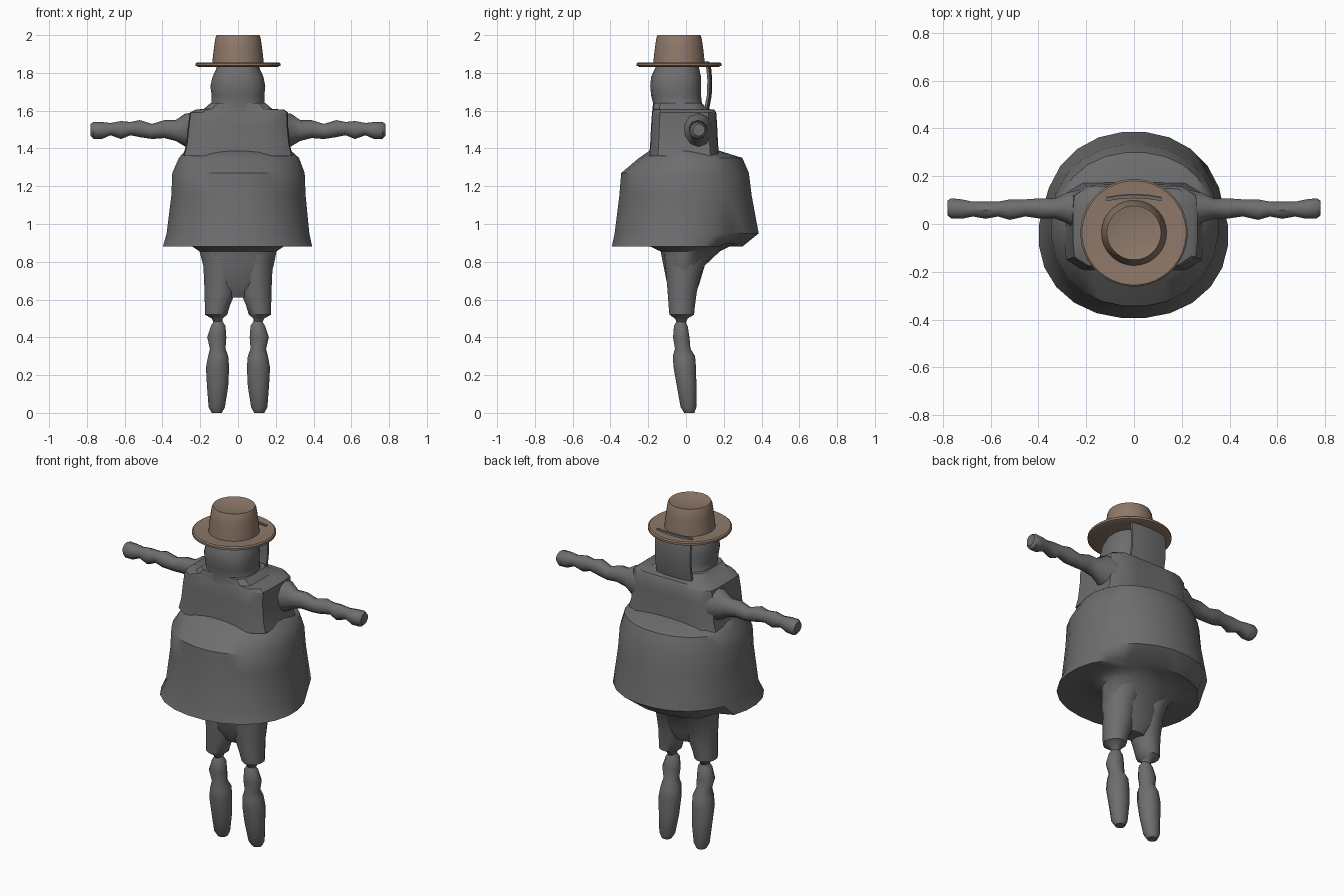
import bpy, math, random

random.seed(4)


def material(name, rgb):
    m = bpy.data.materials.new(name)
    m.diffuse_color = (*rgb, 1)
    return m


CLOTH = material("grey cloth", (0.155, 0.155, 0.16))
FELT = material("brown felt", (0.27, 0.19, 0.14))


def add_mesh(name, verts, faces, mat, angle=40):
    me = bpy.data.meshes.new(name)
    me.from_pydata(verts, [], faces)
    me.materials.append(mat)
    ob = bpy.data.objects.new(name, me)
    bpy.context.collection.objects.link(ob)
    bpy.ops.object.select_all(action='DESELECT')
    ob.select_set(True)
    bpy.context.view_layer.objects.active = ob
    bpy.ops.object.mode_set(mode='EDIT')
    bpy.ops.mesh.select_all(action='SELECT')
    bpy.ops.mesh.normals_make_consistent(inside=False)
    bpy.ops.object.mode_set(mode='OBJECT')
    bpy.ops.object.shade_smooth_by_angle(angle=math.radians(angle))
    return ob


def loft(name, rings, mat, n=16, power=2, axis='z', side=1, tweak=None, angle=40):
    """Rings are (station, a0, a1, b0, b1): the extents of a superellipse section."""
    verts, faces = [], []
    for k, (s, a0, a1, b0, b1) in enumerate(rings):
        for i in range(n):
            t = 2 * math.pi * (i + 0.5) / n
            c, d = math.cos(t), math.sin(t)
            f = (abs(c) ** power + abs(d) ** power) ** (-1 / power)
            a = (a0 + a1) / 2 + (a1 - a0) / 2 * c * f
            b = (b0 + b1) / 2 + (b1 - b0) / 2 * d * f
            p = (a, b, s) if axis == 'z' else (s, a, b)
            if tweak:
                p = tweak(k, i, p)
            verts.append((p[0] * side, p[1], p[2]))
    for k in range(len(rings) - 1):
        for i in range(n):
            j = (i + 1) % n
            faces.append((k * n + i, k * n + j, (k + 1) * n + j, (k + 1) * n + i))
    faces.append(tuple(range(n)))
    faces.append(tuple(range((len(rings) - 1) * n, len(rings) * n)))
    return add_mesh(name, verts, faces, mat, angle)


# Ragged hem: pleats pulled in here and there on the lowest skirt rings
pleat = [random.choice((1, 1, 1, 0.94)) for _ in range(24)]


def ragged(k, i, p):
    if k == 5:
        return (p[0] * pleat[i], p[1] * pleat[i], p[2] + (1 - pleat[i]) * 0.3)
    return p


# Wide coat skirt, with its underside drawn in to the hips
loft("coat_skirt", [
    (1.39, -0.28, 0.28, -0.19, 0.17),
    (1.35, -0.315, 0.325, -0.25, 0.30),
    (1.27, -0.35, 0.355, -0.345, 0.335),
    (1.15, -0.355, 0.36, -0.355, 0.35),
    (0.95, -0.38, 0.38, -0.38, 0.387),
    (0.88, -0.40, 0.395, -0.395, 0.30),
    (0.885, -0.25, 0.25, -0.20, 0.24),
    (0.855, -0.205, 0.205, -0.135, 0.18),
    (0.78, -0.185, 0.19, -0.12, 0.10),
    (0.68, -0.16, 0.16, -0.10, 0.07),
    (0.61, -0.07, 0.07, -0.06, 0.04),
], CLOTH, n=24, power=2.15, tweak=ragged)

# Boxy upper coat with sloping collar
loft("coat_top", [
    (1.36, -0.29, 0.29, -0.195, 0.175),
    (1.42, -0.275, 0.275, -0.19, 0.17),
    (1.52, -0.265, 0.265, -0.185, 0.165),
    (1.59, -0.255, 0.265, -0.18, 0.16),
    (1.605, -0.225, 0.245, -0.175, 0.15),
    (1.61, -0.18, 0.18, -0.175, 0.11),
    (1.64, -0.145, 0.145, -0.17, 0.085),
], CLOTH, n=24, power=7, angle=35)

# Head
loft("head", [
    (1.59, -0.17, 0.17, -0.18, 0.10),
    (1.64, -0.14, 0.14, -0.175, 0.085),
    (1.68, -0.14, 0.14, -0.185, 0.08),
    (1.73, -0.147, 0.145, -0.19, 0.08),
    (1.78, -0.135, 0.135, -0.185, 0.08),
    (1.845, -0.105, 0.105, -0.155, 0.065),
], CLOTH, n=20, power=2.5)

# Thin curved flap hanging behind the head
verts, faces = [], []
flap = [(1.605, 0.108), (1.68, 0.122), (1.76, 0.125), (1.82, 0.12), (1.86, 0.108)]
xs = [-0.115, -0.06, 0, 0.06, 0.115]
for off in (0, 0.014):
    for z, y in flap:
        for x in xs:
            verts.append((x, y + off - 0.9 * x * x, z))
for r in range(4):
    for c in range(4):
        a = r * 5 + c
        q = (a, a + 1, a + 6, a + 5)
        faces += [q, tuple(v + 25 for v in reversed(q))]
rim = [0, 1, 2, 3, 4, 9, 14, 19, 24, 23, 22, 21, 20, 15, 10, 5]
for a, b in zip(rim, rim[1:] + rim[:1]):
    faces.append((a, b, b + 25, a + 25))
add_mesh("neck_flap", verts, faces, CLOTH)

for side, label in ((1, "right"), (-1, "left")):
    # Outstretched lumpy arm
    loft(label + "_arm", [
        (0.22, -0.05, 0.15, 1.39, 1.59),
        (0.28, 0.00, 0.135, 1.41, 1.585),
        (0.33, 0.02, 0.11, 1.44, 1.55),
        (0.39, 0.02, 0.11, 1.455, 1.55),
        (0.455, 0.03, 0.105, 1.45, 1.53),
        (0.52, 0.015, 0.105, 1.46, 1.55),
        (0.57, 0.03, 0.095, 1.47, 1.54),
        (0.62, 0.02, 0.095, 1.45, 1.545),
        (0.675, 0.03, 0.095, 1.47, 1.535),
        (0.72, 0.02, 0.105, 1.45, 1.54),
        (0.765, 0.02, 0.11, 1.45, 1.54),
        (0.78, 0.035, 0.10, 1.465, 1.53),
    ], CLOTH, n=10, axis='x', side=side)
    # Trouser leg
    loft(label + "_thigh", [
        (0.84, 0.0, 0.19, -0.12, 0.14),
        (0.75, 0.0, 0.185, -0.11, 0.085),
        (0.64, 0.01, 0.18, -0.10, 0.06),
        (0.57, 0.04, 0.178, -0.095, 0.05),
        (0.52, 0.055, 0.177, -0.09, 0.045),
        (0.50, 0.08, 0.14, -0.06, 0.01),
        (0.47, 0.085, 0.125, -0.045, -0.005),
    ], CLOTH, n=12, side=side)
    # Lower leg and foot
    loft(label + "_shin", [
        (0.495, 0.088, 0.122, -0.045, -0.01),
        (0.46, 0.065, 0.145, -0.065, 0.01),
        (0.40, 0.06, 0.165, -0.07, 0.02),
        (0.34, 0.065, 0.15, -0.06, 0.025),
        (0.30, 0.05, 0.16, -0.072, 0.05),
        (0.24, 0.045, 0.172, -0.068, 0.055),
        (0.14, 0.05, 0.166, -0.05, 0.057),
        (0.03, 0.068, 0.157, -0.03, 0.056),
        (0.0, 0.085, 0.14, -0.01, 0.045),
    ], CLOTH, n=12, side=side)


# Hat: each profile point is (radius, height), spun about the hat centre
def spin(name, profile, mat):
    rings = [(z, -r, r, -0.037 - r, -0.037 + r) for r, z in profile]
    return loft(name, rings, mat, n=40, angle=35)


spin("hat_brim", [(0.10, 1.832), (0.21, 1.832), (0.225, 1.838), (0.225, 1.85),
                  (0.218, 1.856), (0.13, 1.85)], FELT)
spin("hat_crown", [(0.137, 1.845), (0.134, 1.88), (0.127, 1.94), (0.12, 1.985),
                   (0.113, 2.0), (0.10, 1.997), (0.06, 1.99), (0.01, 1.988)], FELT)
